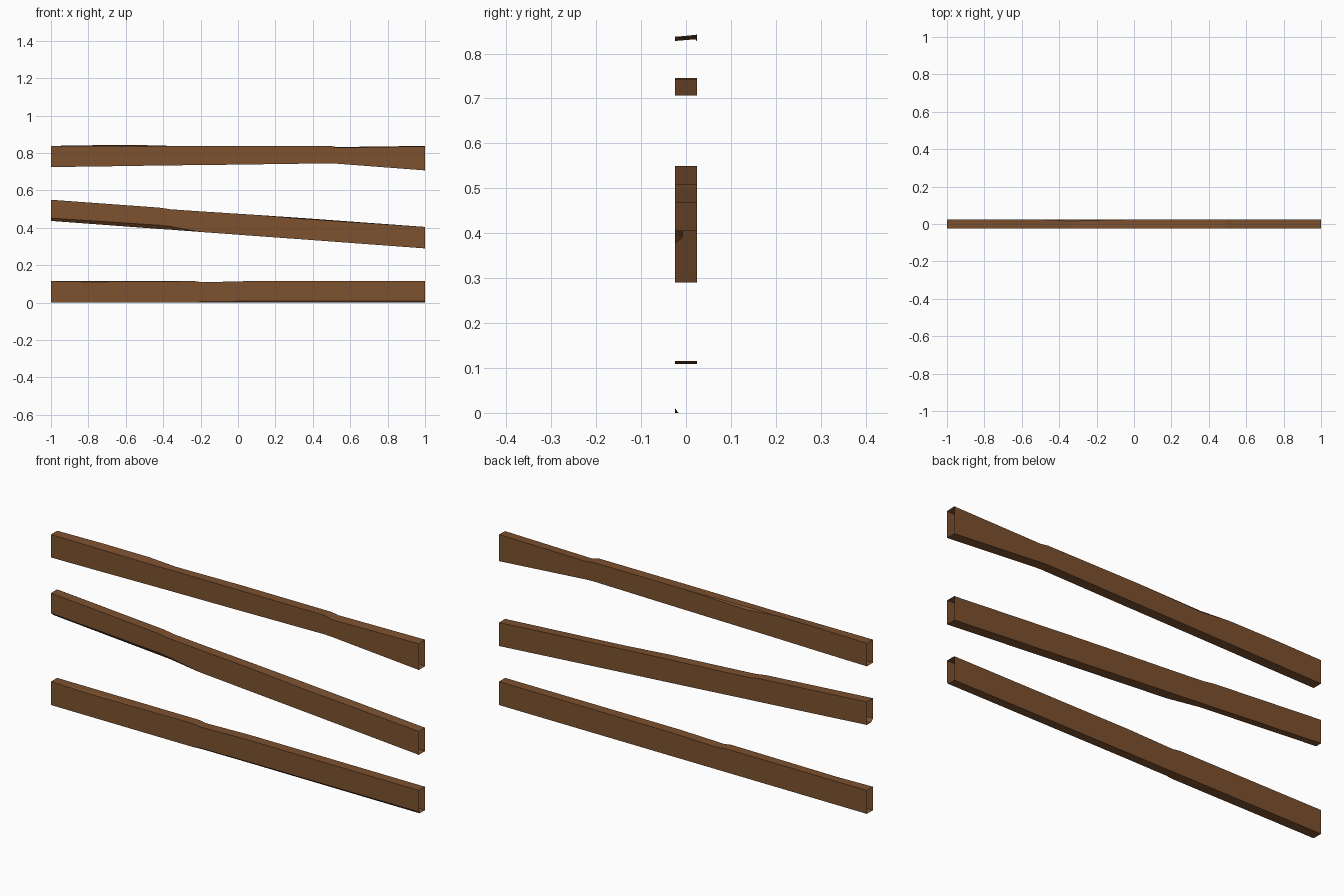
import bpy, bmesh

if "Cube" in bpy.data.objects:
    bpy.data.objects.remove(bpy.data.objects["Cube"])

wood = bpy.data.materials.new("brown wood")
wood.diffuse_color = (0.205, 0.083, 0.029, 1)
wood.use_nodes = True
wood.node_tree.nodes["Principled BSDF"].inputs["Base Color"].default_value = wood.diffuse_color
W = 0.024  # half thickness of a board


def board(name, stations):
    """Open-ended hollow board. Station: x, bottom z, front top z, back top z, chipped corners.
    Corners: fb, ft, bt (front/back, bottom/top) -> (cut in y, cut in z)."""
    bm = bmesh.new()
    rings = []
    for x, zb, zf, zk, cuts in stations:
        ring = []
        corners = [("fb", -W, zb, 1, 1), ("bb", W, zb, -1, 1),
                   ("bt", W, zk, -1, -1), ("ft", -W, zf, 1, -1)]
        for i, (key, y, z, sy, sz) in enumerate(corners):
            cy, cz = cuts.get(key, (0, 0))
            pair = [(x, y, z + sz * cz), (x, y + sy * cy, z)]
            ring += pair if i % 2 == 0 else pair[::-1]
        rings.append([bm.verts.new(p) for p in ring])
    for a, b in zip(rings, rings[1:]):
        for i in range(8):
            j = (i + 1) % 8
            bm.faces.new((a[i], a[j], b[j], b[i]))
    # Collapse the corners that have no chip
    bmesh.ops.remove_doubles(bm, verts=bm.verts[:], dist=1e-5)
    bm.normal_update()
    # Make all walls face outward
    bmesh.ops.recalc_face_normals(bm, faces=bm.faces[:])
    if sum(f.normal.y * f.calc_center_median().y * f.calc_area() for f in bm.faces) < 0:
        bmesh.ops.reverse_faces(bm, faces=bm.faces[:])
    me = bpy.data.meshes.new(name)
    bm.to_mesh(me)
    bm.free()
    me.materials.append(wood)
    ob = bpy.data.objects.new(name, me)
    bpy.context.collection.objects.link(ob)


# Top board: bent underside, notch near the right, chipped back edge
board("top_board", [
    (-1.0, 0.725, 0.838, 0.838, {}),
    (-0.75, 0.728, 0.837, 0.842, {}),
    (-0.50, 0.732, 0.836, 0.842, {}),
    (-0.35, 0.734, 0.837, 0.838, {"bt": (0.008, 0.010)}),
    (0.00, 0.738, 0.838, 0.838, {}),
    (0.49, 0.745, 0.838, 0.838, {}),
    (0.53, 0.743, 0.828, 0.832, {}),
    (1.0, 0.707, 0.836, 0.838, {}),
])

# Middle board: sloping, with the front lower corner split off on the left
board("middle_board", [
    (-1.0, 0.437, 0.550, 0.550, {"fb": (0.016, 0.015)}),
    (-0.42, 0.394, 0.508, 0.508, {"fb": (0.016, 0.020)}),
    (-0.36, 0.390, 0.499, 0.499, {"fb": (0.015, 0.017)}),
    (-0.20, 0.378, 0.488, 0.488, {}),
    (0.10, 0.356, 0.469, 0.469, {}),
    (0.35, 0.338, 0.448, 0.452, {}),
    (1.0, 0.290, 0.405, 0.405, {}),
])

# Bottom board: shallow dip in the top, worn lower front edge on the right
board("bottom_board", [
    (-1.0, 0.0, 0.115, 0.115, {}),
    (-0.80, 0.0, 0.115, 0.115, {"ft": (0.012, 0.004)}),
    (-0.23, 0.0, 0.115, 0.115, {}),
    (-0.19, 0.0, 0.109, 0.109, {"fb": (0.005, 0.006)}),
    (0.05, 0.0, 0.115, 0.115, {"fb": (0.007, 0.008)}),
    (1.0, 0.0, 0.115, 0.115, {"fb": (0.007, 0.010)}),
])
